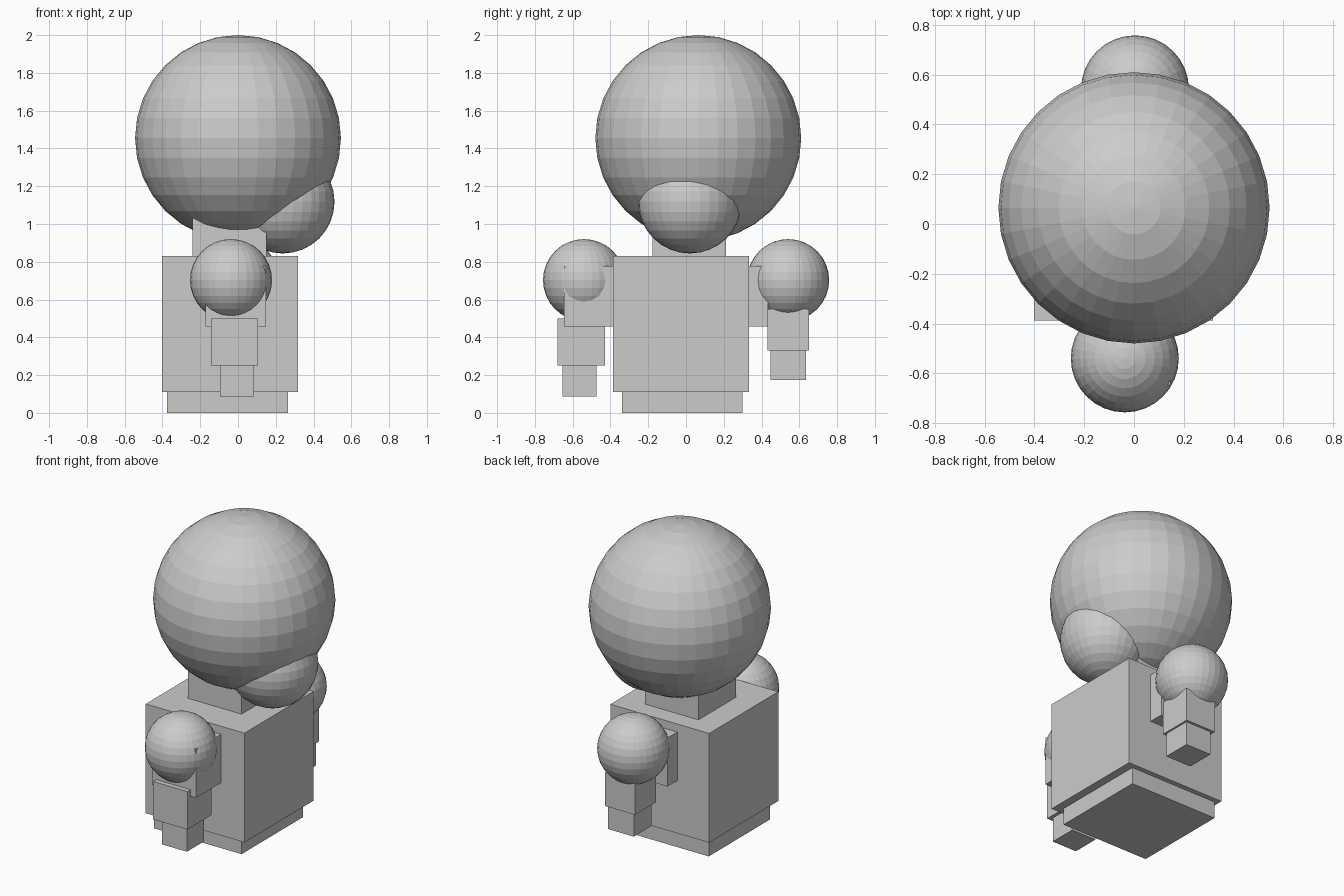
import bpy

if "Cube" in bpy.data.objects:
    bpy.data.objects.remove(bpy.data.objects["Cube"])


def ball(name, center, radius):
    bpy.ops.mesh.primitive_uv_sphere_add(segments=32, ring_count=16, radius=radius, location=center)
    bpy.context.object.name = name


def cube(name, center, size):
    bpy.ops.mesh.primitive_cube_add(size=size, location=center)
    bpy.context.object.name = name


# Head with the lobe on its right side
ball("head", (0, 0.065, 1.455), 0.545)
ball("head_lobe", (0.237, 0.021, 1.118), 0.274)

# Neck, torso and base: nested cubes
cube("neck", (-0.045, 0.018, 0.91), 0.39)
cube("torso", (-0.042, -0.027, 0.47), 0.72)
cube("base", (-0.056, -0.02, 0.32), 0.64)

# Arms: shoulder ball, then three shrinking cubes
arms = {
    "front": [((-0.037, -0.54, 0.703), 0.217),
              ((-0.013, -0.487, 0.617), 0.32),
              ((-0.018, -0.554, 0.375), 0.25),
              ((-0.005, -0.563, 0.178), 0.18)],
    "back": [((0.004, 0.541, 0.703), 0.217),
             ((-0.01, 0.275, 0.617), 0.32),
             ((0.026, 0.541, 0.44), 0.22),
             ((0.03, 0.541, 0.268), 0.187)],
}
for side, ((center, radius), *segments) in arms.items():
    ball(side + "_shoulder_ball", center, radius)
    for part, (pos, size) in zip(("shoulder", "upper_arm", "hand"), segments):
        cube(side + "_" + part, pos, size)
